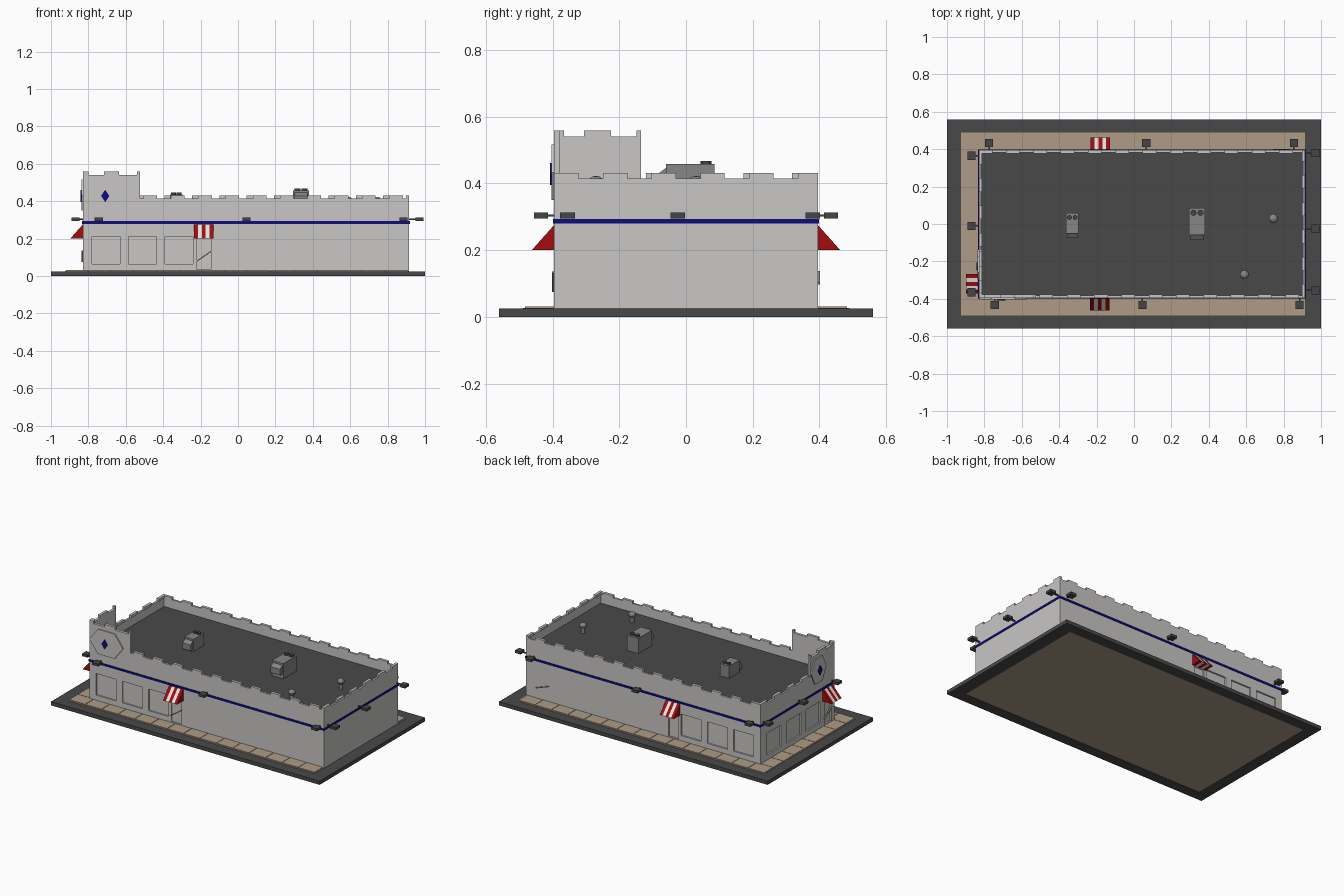
import bpy, bmesh
from math import pi, radians
from mathutils import Matrix, Vector

start = bpy.data.objects.get("Cube")
if start:
    bpy.data.objects.remove(start)


def material(name, r, g, b):
    m = bpy.data.materials.new(name)
    m.use_nodes = True
    m.diffuse_color = (r, g, b, 1)
    m.node_tree.nodes["Principled BSDF"].inputs["Base Color"].default_value = (r, g, b, 1)
    return m


WALL = material("pale wall", 0.58, 0.57, 0.56)
ASPHALT = material("dark grey", 0.066, 0.066, 0.067)
PAVING = material("tan paving", 0.42, 0.33, 0.24)
BLUE = material("deep blue", 0.004, 0.004, 0.2)
RED = material("awning red", 0.36, 0.004, 0.005)
WHITE = material("awning white", 0.85, 0.85, 0.85)
METAL = material("mid grey metal", 0.24, 0.24, 0.24)
LAMP = material("lamp grey", 0.06, 0.06, 0.06)


def finish(name, bm, *mats):
    mesh = bpy.data.meshes.new(name)
    bmesh.ops.recalc_face_normals(bm, faces=bm.faces)
    bm.to_mesh(mesh)
    bm.free()
    for m in mats:
        mesh.materials.append(m)
    obj = bpy.data.objects.new(name, mesh)
    bpy.context.collection.objects.link(obj)
    return obj


def add_box(bm, x0, x1, y0, y1, z0, z1):
    mid = Vector((x0 + x1, y0 + y1, z0 + z1)) / 2
    size = (abs(x1 - x0), abs(y1 - y0), abs(z1 - z0), 1)
    return bmesh.ops.create_cube(bm, size=1, matrix=Matrix.Translation(mid) @ Matrix.Diagonal(size))["verts"]


def boxes(name, mat, specs):
    bm = bmesh.new()
    for s in specs:
        add_box(bm, *s)
    return finish(name, bm, mat)


def prism(name, points, depth, *mats):
    """Extrude an outline in the XZ plane towards +Y."""
    bm = bmesh.new()
    face = bm.faces.new([bm.verts.new((x, 0, z)) for x, z in points])
    ext = bmesh.ops.extrude_face_region(bm, geom=[face])["geom"]
    bmesh.ops.translate(bm, vec=(0, depth, 0), verts=[g for g in ext if isinstance(g, bmesh.types.BMVert)])
    return finish(name, bm, *mats)


# Building limits and the four facades: wall plane and outward direction
L, R, F, B = -0.83, 0.915, -0.395, 0.395
SIDES = {"front": ("y", F, -1), "back": ("y", B, 1), "left": ("x", L, -1), "right": ("x", R, 1)}


def on_wall(side, a0, a1, d0, d1, z0, z1):
    """Box limits along a facade, with depths measured outward."""
    axis, plane, s = SIDES[side]
    p, q = sorted((plane + s * d0, plane + s * d1))
    return (a0, a1, p, q, z0, z1) if axis == "y" else (p, q, a0, a1, z0, z1)


def place(obj, side, a, z=0):
    """Put an object made facing -Y on a facade."""
    axis, plane, s = SIDES[side]
    obj.location = (a, plane, z) if axis == "y" else (plane, a, z)
    obj.rotation_euler.z = {"front": 0, "back": pi, "left": -pi / 2, "right": pi / 2}[side]


# Ground: asphalt rim around a paved slab
boxes("asphalt_rim", ASPHALT, [(-1, 1, -0.56, -0.49, 0, 0.025), (-1, 1, 0.49, 0.56, 0, 0.025),
                               (-1, -0.925, -0.49, 0.49, 0, 0.025), (0.915, 1, -0.49, 0.49, 0, 0.025)])
boxes("paved_slab", PAVING, [(-0.925, 0.915, -0.49, 0.49, 0.002, 0.027)])
tiles = []
step = 0.122
for i in range(15):
    x = -0.92 + i * step
    for y in (-0.483, 0.39):
        tiles.append((x, x + step - 0.003, y, y + 0.093, 0.02, 0.031))
for i in range(7):
    y = -0.387 + i * 0.111
    tiles.append((-0.92, -0.82, y, y + 0.108, 0.02, 0.031))
boxes("paving_tiles", PAVING, tiles)

# Main building with sunken roof
bm = bmesh.new()
add_box(bm, L, R, F, B, 0.025, 0.415)
top = max(bm.faces, key=lambda f: f.calc_center_median().z)
bmesh.ops.inset_region(bm, faces=[top], thickness=0.018)
inner = bmesh.ops.extrude_face_region(bm, geom=[top])["geom"]
bmesh.ops.delete(bm, geom=[top], context="FACES_ONLY")
bmesh.ops.translate(bm, vec=(0, 0, -0.06), verts=[g for g in inner if isinstance(g, bmesh.types.BMVert)])
for f in inner:
    if isinstance(f, bmesh.types.BMFace):
        f.material_index = 1
building = finish("building", bm, WALL, ASPHALT)

# Recessed windows and doors
openings = []
for side in ("front", "back"):
    for a in (-0.78, -0.585, -0.39):
        openings.append(on_wall(side, a, a + 0.15, -0.01, 0.02, 0.065, 0.21))
    openings.append(on_wall(side, -0.22, -0.145, -0.01, 0.02, 0.035, 0.2))
for a in (-0.24, -0.035, 0.175):
    openings.append(on_wall("left", a, a + 0.15, -0.01, 0.02, 0.065, 0.21))
openings.append(on_wall("left", -0.36, -0.285, -0.01, 0.02, 0.035, 0.2))
cutter = boxes("opening_cutter", WALL, openings)
mod = building.modifiers.new("openings", "BOOLEAN")
mod.object, mod.operation, mod.solver = cutter, "DIFFERENCE", "EXACT"
bpy.context.view_layer.objects.active = building
bpy.ops.object.modifier_apply(modifier=mod.name)
bpy.data.objects.remove(cutter)


# Battlements
def merlons(side, start, end, z, height, pitch):
    out, a = [], start
    while a < end - 0.01:
        out.append(on_wall(side, a, min(a + pitch / 2, end), -0.018, 0, z, z + height))
        a += pitch
    return out


for side, start, end in (("front", -0.505, R), ("back", L, R), ("left", -0.12, B), ("right", F, B)):
    boxes(side + "_battlements", WALL, merlons(side, start, end, 0.414, 0.017, 0.146))

# Raised corner walls
for side, start, end in (("front", L, -0.525), ("left", F, -0.135)):
    raised = [on_wall(side, start, end, -0.018, 0, 0.414, 0.54)]
    raised.append(on_wall(side, start, start + 0.03, -0.018, 0, 0.54, 0.558))
    raised.append(on_wall(side, end - 0.014, end, -0.018, 0, 0.54, 0.558))
    mid = (start + end) / 2
    raised.append(on_wall(side, mid - 0.04, mid + 0.04, -0.018, 0, 0.54, 0.558))
    boxes(side + "_raised_corner", WALL, raised)

# Six-sided wall panels with a plain blue plate
for side, a, w in (("front", -0.7, 0.125), ("left", -0.217, 0.08)):
    hexagon = [(-w, 0), (-w / 2, -0.083), (w / 2, -0.083), (w, 0), (w / 2, 0.083), (-w / 2, 0.083)]
    place(prism(side + "_panel", hexagon, -0.008, WALL), side, a, 0.433)
    plate = [(-0.022, 0), (0, -0.033), (0.022, 0), (0, 0.033)]
    place(prism(side + "_blue_plate", plate, -0.013, BLUE), side, a - 0.01, 0.428)

# Blue band round the walls
e = 0.004
boxes("blue_band", BLUE, [(L - e, R + e, F - e, F + e, 0.279, 0.293), (L - e, R + e, B - e, B + e, 0.279, 0.293),
                          (L - e, L + e, F, B, 0.279, 0.293), (R - e, R + e, F, B, 0.279, 0.293)])

# Wall lamps on short arms
lamps = {"front": (-0.745, 0.045, 0.885), "back": (-0.775, 0.065, 0.855),
         "left": (-0.365, -0.01, 0.365), "right": (-0.355, -0.025, 0.38)}
for side, spots in lamps.items():
    reach = 0.035 if side == "right" else 0.018
    for i, a in enumerate(spots):
        boxes(f"{side}_lamp_{i + 1}", LAMP, [
            on_wall(side, a - 0.022, a + 0.022, reach, reach + 0.042, 0.295, 0.312),
            on_wall(side, a - 0.004, a + 0.004, 0, reach + 0.01, 0.3, 0.307)])

# Striped awnings: five wedge strips each
for side, a in (("front", -0.183), ("back", -0.18), ("left", -0.32)):
    bm = bmesh.new()
    for i in range(5):
        x0 = -0.0525 + i * 0.021
        ends = [[bm.verts.new((x, y, z)) for y, z in ((0, 0.2), (-0.067, 0.2), (0, 0.275))]
                for x in (x0, x0 + 0.021)]
        strip = [bm.faces.new(v) for v in ends]
        for j in range(3):
            k = (j + 1) % 3
            strip.append(bm.faces.new((ends[0][j], ends[0][k], ends[1][k], ends[1][j])))
        for f in strip:
            f.material_index = i % 2
    place(finish(side + "_awning", bm, RED, WHITE), side, a)

# Slanted bars by the doors
for side, a, z, tilt in (("front", -0.183, 0.105, -35), ("left", -0.32, 0.105, -35), ("back", 0.79, 0.117, -20)):
    bar = boxes(side + "_slanted_bar", PAVING, [(-0.05, 0.05, -0.007, 0.001, -0.003, 0.003)])
    place(bar, side, a, z)
    bar.rotation_euler.y = radians(tilt)

# Rooftop air units: sloped hood, body and two fans
for i, (x, w, y0, y1, z) in enumerate(((-0.33, 0.034, -0.05, 0.06, 0.437), (0.337, 0.042, -0.06, 0.085, 0.458))):
    bm = bmesh.new()
    add_box(bm, x - w, x + w, y0, y1, 0.35, z)
    for v in add_box(bm, x - w * 0.85, x + w * 0.85, y0 - 0.025, y0 + 0.01, z - 0.07, z - 0.005):
        if v.co.y < y0 and v.co.z > z - 0.02:
            v.co.z -= 0.025
    finish(f"air_unit_{i + 1}", bm, METAL)
    bm = bmesh.new()
    for s in (-0.45, 0.45):
        bmesh.ops.create_cone(bm, cap_ends=True, segments=12, radius1=w * 0.38, radius2=w * 0.38, depth=0.012,
                              matrix=Matrix.Translation((x + s * w, y1 - 0.025, z + 0.003)))
    finish(f"air_unit_fans_{i + 1}", bm, LAMP)

# Round roof vents: pipe and bulb
for i, (x, y) in enumerate(((0.745, 0.03), (0.59, -0.27))):
    bm = bmesh.new()
    bmesh.ops.create_cone(bm, cap_ends=True, segments=12, radius1=0.013, radius2=0.013, depth=0.05,
                          matrix=Matrix.Translation((x, y, 0.375)))
    bmesh.ops.create_uvsphere(bm, u_segments=12, v_segments=6, radius=0.024,
                              matrix=Matrix.Translation((x, y, 0.403)) @ Matrix.Diagonal((1, 1, 0.8, 1)))
    finish(f"roof_vent_{i + 1}", bm, METAL)
